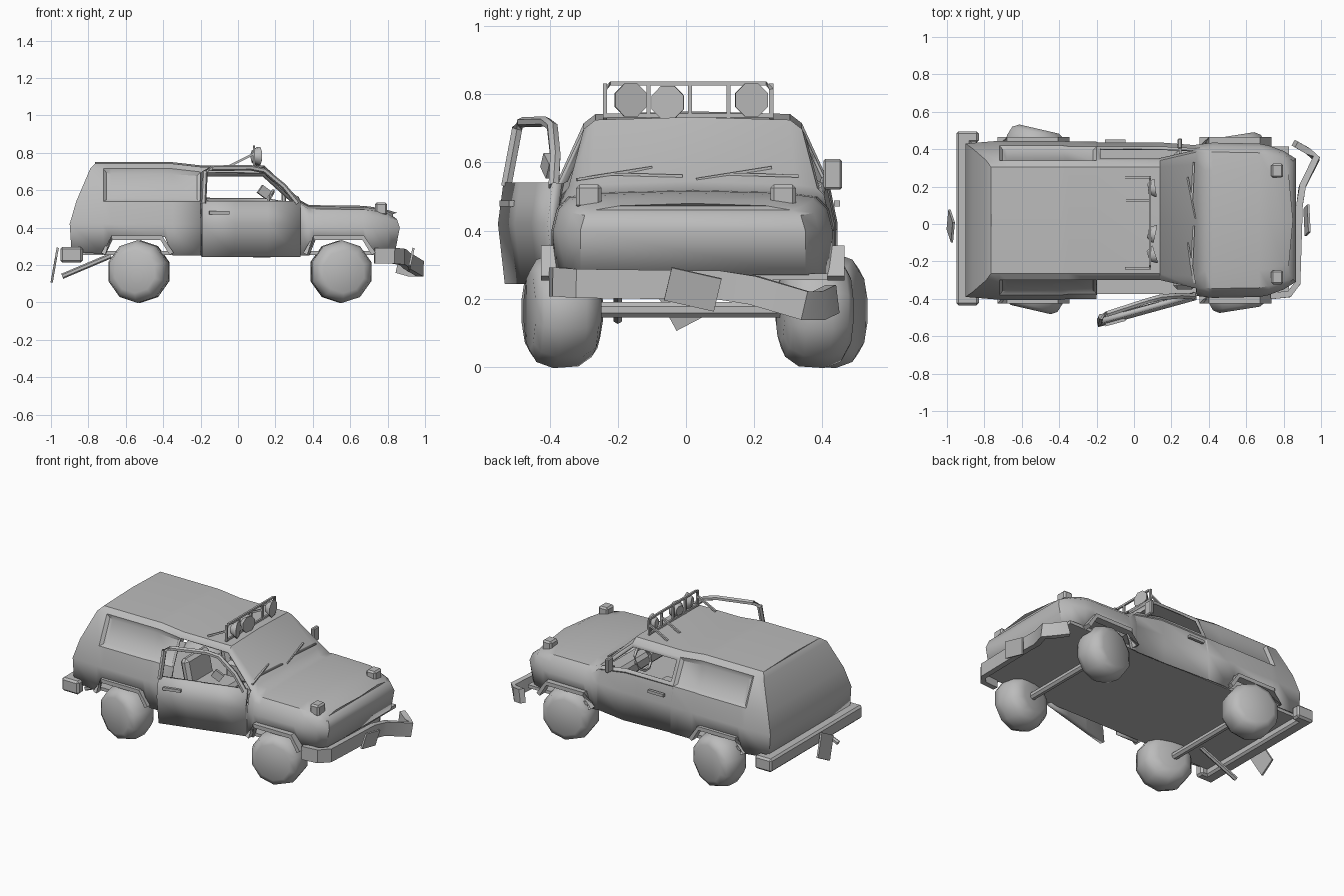
import bpy, bmesh, math
from mathutils import Vector, Matrix

if "Cube" in bpy.data.objects:
    bpy.data.objects.remove(bpy.data.objects["Cube"])

grey = bpy.data.materials.new("plain grey")
grey.use_nodes = True
grey.diffuse_color = (.5, .5, .5, 1)
grey.node_tree.nodes["Principled BSDF"].inputs["Base Color"].default_value = (.5, .5, .5, 1)
MID = .02  # lengthwise centre line of the vehicle


def finish(name, bm, angle=35):
    mesh = bpy.data.meshes.new(name)
    bm.to_mesh(mesh)
    bm.free()
    mesh.materials.append(grey)
    obj = bpy.data.objects.new(name, mesh)
    bpy.context.collection.objects.link(obj)
    bpy.ops.object.select_all(action="DESELECT")
    obj.select_set(True)
    bpy.context.view_layer.objects.active = obj
    bpy.ops.object.shade_smooth_by_angle(angle=math.radians(angle))
    return obj


def box(name, centre, size, turn=(0, 0, 0), bevel=0):
    bm = bmesh.new()
    bmesh.ops.create_cube(bm, size=1, matrix=Matrix.Diagonal((*size, 1)))
    if bevel:
        bmesh.ops.bevel(bm, geom=bm.edges[:], offset=bevel, segments=1, affect="EDGES")
    obj = finish(name, bm)
    obj.location = centre
    obj.rotation_euler = [math.radians(a) for a in turn]
    return obj


def sweep(name, path, wide, tall, sides=4, closed=False):
    """Sweep a flat-bottomed section along a path, keeping its height vertical where possible."""
    bm = bmesh.new()
    pts = [Vector(p) for p in path]
    rings = []
    for i, p in enumerate(pts):
        before = pts[i - 1] if i or closed else p
        after = pts[(i + 1) % len(pts)] if i < len(pts) - 1 or closed else p
        along = (after - before).normalized()
        ref = Vector((0, 0, 1)) if abs(along.z) < .8 else Vector((1, 0, 0))
        side = along.cross(ref).normalized()
        up = side.cross(along)
        ring = []
        for k in range(sides):
            a = 2 * math.pi * (k + .5) / sides
            grow = 1 / math.cos(math.pi / sides)
            ring.append(bm.verts.new(p + side * math.cos(a) * wide / 2 * grow
                                     + up * math.sin(a) * tall / 2 * grow))
        rings.append(ring)
    spans = list(zip(rings, rings[1:])) + ([(rings[-1], rings[0])] if closed else [])
    for a, b in spans:
        for k in range(sides):
            n = (k + 1) % sides
            bm.faces.new((a[k], a[n], b[n], b[k]))
    if not closed:
        bm.faces.new(rings[0])
        bm.faces.new(rings[-1])
    bmesh.ops.recalc_face_normals(bm, faces=bm.faces)
    return finish(name, bm)


def lathe(name, profile, sides, centre, turn):
    """Spin (radius, along) pairs about the local z axis."""
    bm = bmesh.new()
    rings = [[bm.verts.new((r * math.cos(2 * math.pi * (k + .5) / sides),
                            r * math.sin(2 * math.pi * (k + .5) / sides), h))
              for k in range(sides)] for r, h in profile]
    for a, b in zip(rings, rings[1:]):
        for k in range(sides):
            n = (k + 1) % sides
            bm.faces.new((a[k], a[n], b[n], b[k]))
    bm.faces.new(rings[0])
    bm.faces.new(rings[-1])
    bmesh.ops.recalc_face_normals(bm, faces=bm.faces)
    obj = finish(name, bm, 42)
    obj.location = centre
    obj.rotation_euler = [math.radians(a) for a in turn]


# Body shell: sections from tail to nose, each (x, sill height, half width)
stations = [(-.88, .27, .41), (-.72, .26, .425), (-.68, .35, .425), (-.39, .35, .425),
            (-.35, .25, .42), (-.2, .25, .42), (.14, .24, .42), (.335, .25, .405),
            (.38, .25, .41), (.42, .35, .415), (.67, .35, .41), (.72, .27, .40),
            (.80, .27, .37), (.85, .27, .33)]
TAIL_X = (-.89, -.9, -.865, -.79, -.765, -.765)
NOSE_X = (.84, .865, .85, .83, .83, .85)
last = len(stations) - 1


def section(i):
    x, sill, w = stations[i]
    if x < .2:      # cabin with roof
        roof = .75 if x < -.2 else .733
        rows = [(w, sill), (w, .42), (w - .025, .54), (.32, roof - .035),
                (.285, roof - .008), (0, roof)]
    elif x < .34:   # cowl under the windscreen
        rows = [(w, sill), (w, .42), (w - .02, .505), (.365, .525), (.3, .535), (0, .545)]
    else:           # bonnet
        drop = .04 * max(0, (x - .6) / .25) ** 2
        rows = [(w, sill), (w, .40), (w * .96, .465 - drop / 2), (w * .88, .5 - drop),
                (w * .65, .513 - drop), (0, .52 - drop)]
    xs = TAIL_X if i == 0 else NOSE_X if i == last else [x] * 6
    left = [Vector((xs[k], MID + y, z)) for k, (y, z) in enumerate(rows)]
    right = [Vector((p.x, 2 * MID - p.y, p.z)) for p in left[-2::-1]]
    return left + right


bm = bmesh.new()
rings = [[bm.verts.new(p) for p in section(i)] for i in range(last + 1)]
grid = [[bm.faces.new((a[c], a[c + 1], b[c + 1], b[c])) for c in range(10)]
        for a, b in zip(rings, rings[1:])]
for ring in (rings[0], rings[-1]):
    for k in range(4):
        bm.faces.new((ring[k], ring[k + 1], ring[-2 - k], ring[-1 - k]))
    bm.faces.new(ring[4:7])
bmesh.ops.recalc_face_normals(bm, faces=bm.faces)
if grid[5][4].normal.z < 0:
    bmesh.ops.reverse_faces(bm, faces=bm.faces)


def pick(spans, columns):
    return [grid[s][c] for s in spans for c in columns]


quarter, door = range(1, 5), range(5, 7)
doorway = pick(door, (7, 8, 9))
for column in (2, 7):   # recessed rear quarter windows
    bmesh.ops.inset_region(bm, faces=pick(quarter, [column]), thickness=.025, depth=-.015)
door_window = pick(door, [2])
bmesh.ops.inset_region(bm, faces=door_window, thickness=.022, use_even_offset=True)
bmesh.ops.inset_region(bm, faces=pick(door, (0, 1)), thickness=.006, depth=-.004)
bmesh.ops.delete(bm, geom=door_window + doorway, context="FACES")
shell = finish("body_shell", bm)
thick = shell.modifiers.new("thickness", "SOLIDIFY")
thick.thickness = .01

box("floor", (-.02, MID, .265), (1.7, .79, .02))

# Wheels, arches and axles
TYRE = [(.09, -.1), (.135, -.085), (.163, -.045), (.168, .03), (.15, .08), (.115, .1)]
for name, x, tilt, left_y, right_y in (("rear", -.53, -13, .41, -.36), ("front", .55, 9, .375, -.36)):
    lathe(name + "_left_wheel", TYRE, 10, (x, left_y, .165), (-90, 0, tilt))
    lathe(name + "_right_wheel", TYRE, 10, (x, right_y, .165), (90, 0, tilt))
    sweep(name + "_axle", [(x, right_y, .168), (x, left_y, .168)], .045, .045, 8)
    for side, word in ((1, "left"), (-1, "right")):
        y = MID + side * .42
        sweep(f"{name}_{word}_arch", [(x - .19, y, .26), (x - .145, y, .345),
                                      (x + .12, y, .345), (x + .175, y, .26)], .05, .025)

# Bumpers, hanging plates and exhaust
sweep("front_bumper", [(.73, -.385, .25), (.83, -.375, .25), (.872, -.32, .245), (.885, .1, .24),
                       (.9, .2, .225), (.975, .35, .18), (.93, .39, .18), (.86, .43, .2)], .035, .085)
box("rear_bumper", (-.91, .03, .255), (.08, .92, .085), bevel=.012)
for y in (-.405, .465):
    box("rear_bumper_end", (-.89, y, .255), (.12, .06, .085), bevel=.012)
box("front_plate", (.925, .02, .228), (.012, .15, .1), (-13, 12, 0))
box("rear_plate", (-.98, -.01, .2), (.012, .12, .15), (28, 10, 0))
sweep("exhaust", [(-.94, -.2, .14), (-.68, -.2, .25)], .025, .025, 6)

# Lamps on the wings, mirrors, handles
for y in (-.285, .285):
    box("wing_lamp", (.765, y, .5), (.065, .075, .07), bevel=.01)
box("left_mirror", (.245, .43, .565), (.025, .055, .09), bevel=.006)
sweep("left_mirror_arm", [(.25, .37, .53), (.245, .42, .54)], .012, .012)
box("left_handle", (-.1, MID + .423, .48), (.11, .018, .018))
box("right_mirror", (.14, -.405, .59), (.06, .02, .05), (0, 35, 20))

# Open right door: built along a hinge line
hinge, edge = Vector((.33, -.385, 0)), Vector((-.195, -.53, 0))


def on_door(t, z, lean=0):
    p = hinge.lerp(edge, t)
    return (p.x, p.y + lean, z)


bm = bmesh.new()
lower = [[bm.verts.new(on_door(t, z, lean)) for z, lean in ((.245, .012), (.42, -.008), (.54, .008))]
         for t in (0, .33, .66, 1)]
for a, b in zip(lower, lower[1:]):
    for k in (0, 1):
        bm.faces.new((a[k], b[k], b[k + 1], a[k + 1]))
panel = finish("right_door_panel", bm)
thick = panel.modifiers.new("thickness", "SOLIDIFY")
thick.thickness, thick.offset = .028, 0
sweep("right_door_frame", [on_door(.02, .53), on_door(.16, .62, .025), on_door(.36, .705, .045),
                           on_door(.5, .72, .045), on_door(.9, .718, .035), on_door(.965, .70, .03),
                           on_door(.98, .53)], .03, .026, 6)
box("right_door_handle", on_door(.82, .48, -.02), (.11, .018, .018), (0, 0, 15))

# Cabin interior
box("dashboard", (.27, MID, .47), (.12, .74, .09), bevel=.02)
for y in (-.17, .21):
    box("seat_base", (-.04, y, .36), (.24, .24, .12), bevel=.02)
    box("seat_back", (-.17, y, .46), (.06, .24, .2), (0, -12, 0), bevel=.02)
sweep("steering_wheel", [(.16 + .03 * math.sin(a), .21 + .07 * math.cos(a), .54 + .06 * math.sin(a))
                         for a in [math.pi * k / 5 for k in range(10)]], .014, .014, 4, True)

# Roof rack with round lamps
TOP, RACK = .832, .085
sweep("rack_hoop", [(RACK, -.237, .73), (RACK, -.237, .815), (RACK, -.222, TOP), (RACK, .235, TOP),
                    (RACK, .25, .815), (RACK, .25, .73)], .012, .012)
sweep("rack_rail", [(RACK, -.237, .738), (RACK, .25, .738)], .012, .012)
for y in (-.237, -.11, .012, .125, .25):
    sweep("rack_post", [(RACK, y, .73), (RACK, y, TOP)], .012, .012)
    if y not in (.012, -.11):
        sweep("rack_stay", [(RACK, y, .795), (-.045, y, .73)], .012, .012)
for y, z, turn in ((-.167, .783, 18), (-.05, .776, -12), (.19, .783, 8)):
    lathe("roof_lamp", [(.03, -.02), (.052, .012), (.052, .02)], 8, (RACK + .01, y, z), (0, 90, turn))

# Wipers resting on the windscreen
for start, end in ((-.32, -.01), (.03, .33)):
    sweep("wiper_blade", [(.325, start, .55), (.285, start + .22, .585)], .012, .008)
    sweep("wiper_arm", [(.32, end, .56), (.31, start + .1, .566)], .01, .008)
